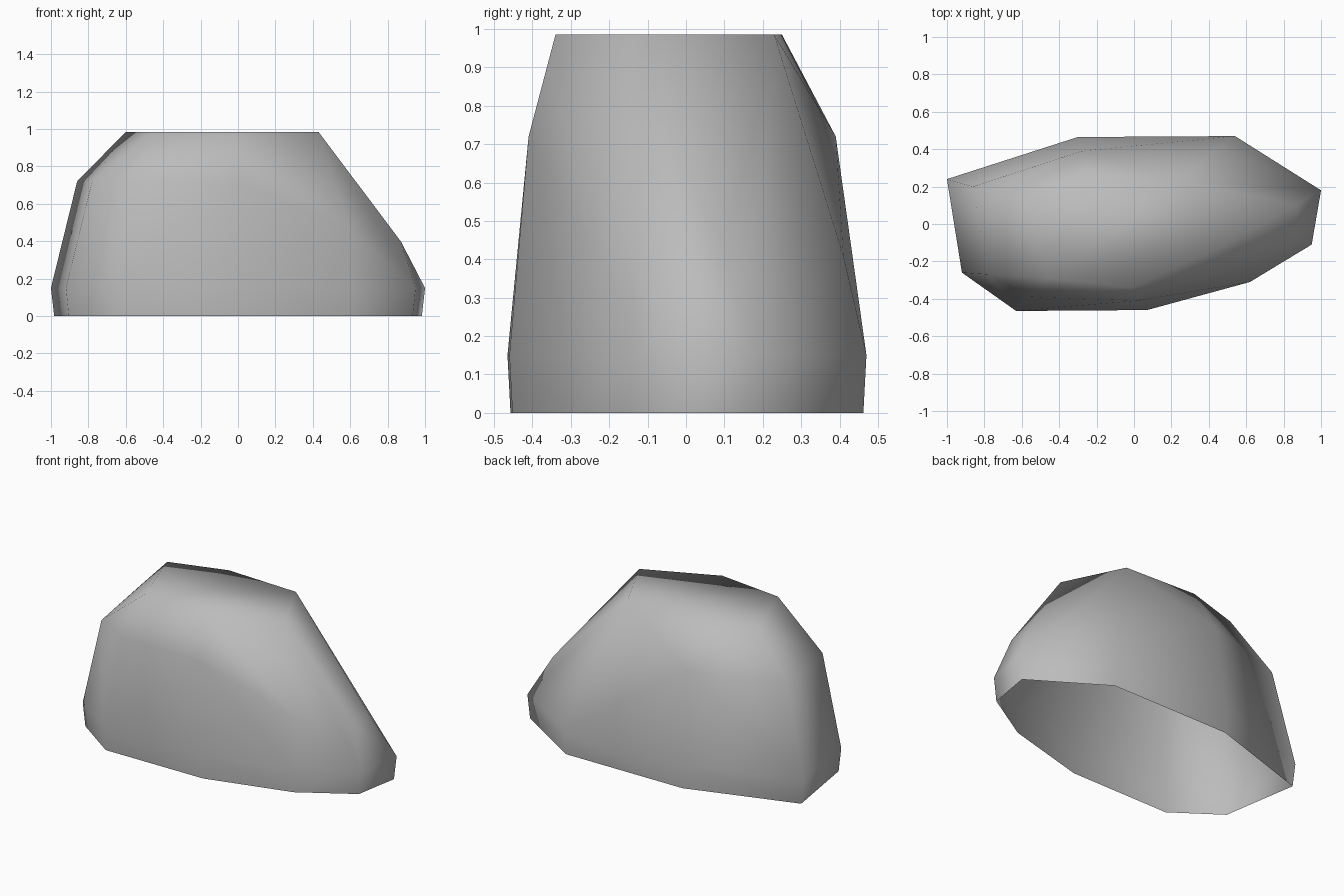
import bpy
import bmesh
from mathutils import Vector

cube = bpy.data.objects.get("Cube")
if cube:
    bpy.data.objects.remove(cube, do_unlink=True)

# One plain stone colour
stone = bpy.data.materials.new("stone_grey")
stone.use_nodes = True
grey = (0.5, 0.5, 0.5, 1)
stone.diffuse_color = grey
stone.node_tree.nodes["Principled BSDF"].inputs["Base Color"].default_value = grey

# Outline of the widest part, counter-clockwise seen from below
WAIST_HEIGHT = 0.15
waist = [(-1, .24), (-.3, .465), (.54, .47), (1, .18), (.95, -.11),
         (.62, -.31), (.07, -.46), (-.63, -.465), (-.92, -.26)]

# Shoulder ring, dropping towards the low end
shoulder = [(-.86, .2, .72), (-.28, .39, .72), (.46, .41, .41),
            (.87, .1, .4), (.87, -.05, .4), (.6, -.25, .45),
            (.02, -.41, .72), (-.55, -.39, .72), (-.78, -.27, .72)]

# Flat crown
CROWN_HEIGHT = 0.985
crown = [(-.6, .14), (-.24, .25), (.25, .23),
         (.43, -.14), (-.02, -.34), (-.45, -.29)]


def add_ring(bm, outline, height, scale=1):
    """Add a level ring of points."""
    for x, y in outline:
        bm.verts.new((x * scale, y * scale, height))


bm = bmesh.new()
add_ring(bm, waist, 0, scale=0.983)
add_ring(bm, waist, WAIST_HEIGHT)
add_ring(bm, crown, CROWN_HEIGHT)
for point in shoulder:
    bm.verts.new(point)

# Wrap the rings in a faceted skin and drop any point left inside
bmesh.ops.convex_hull(bm, input=list(bm.verts))
bmesh.ops.delete(bm, geom=[v for v in bm.verts if not v.link_faces], context="VERTS")
bmesh.ops.recalc_face_normals(bm, faces=list(bm.faces))

# The underside is open
underside = [f for f in bm.faces if f.normal.dot(Vector((0, 0, -1))) > 0.9]
bmesh.ops.delete(bm, geom=underside, context="FACES")

# Soft shading all over
for face in bm.faces:
    face.smooth = True

mesh = bpy.data.meshes.new("boulder")
bm.to_mesh(mesh)
bm.free()
mesh.materials.append(stone)
boulder = bpy.data.objects.new("boulder", mesh)
bpy.context.collection.objects.link(boulder)
